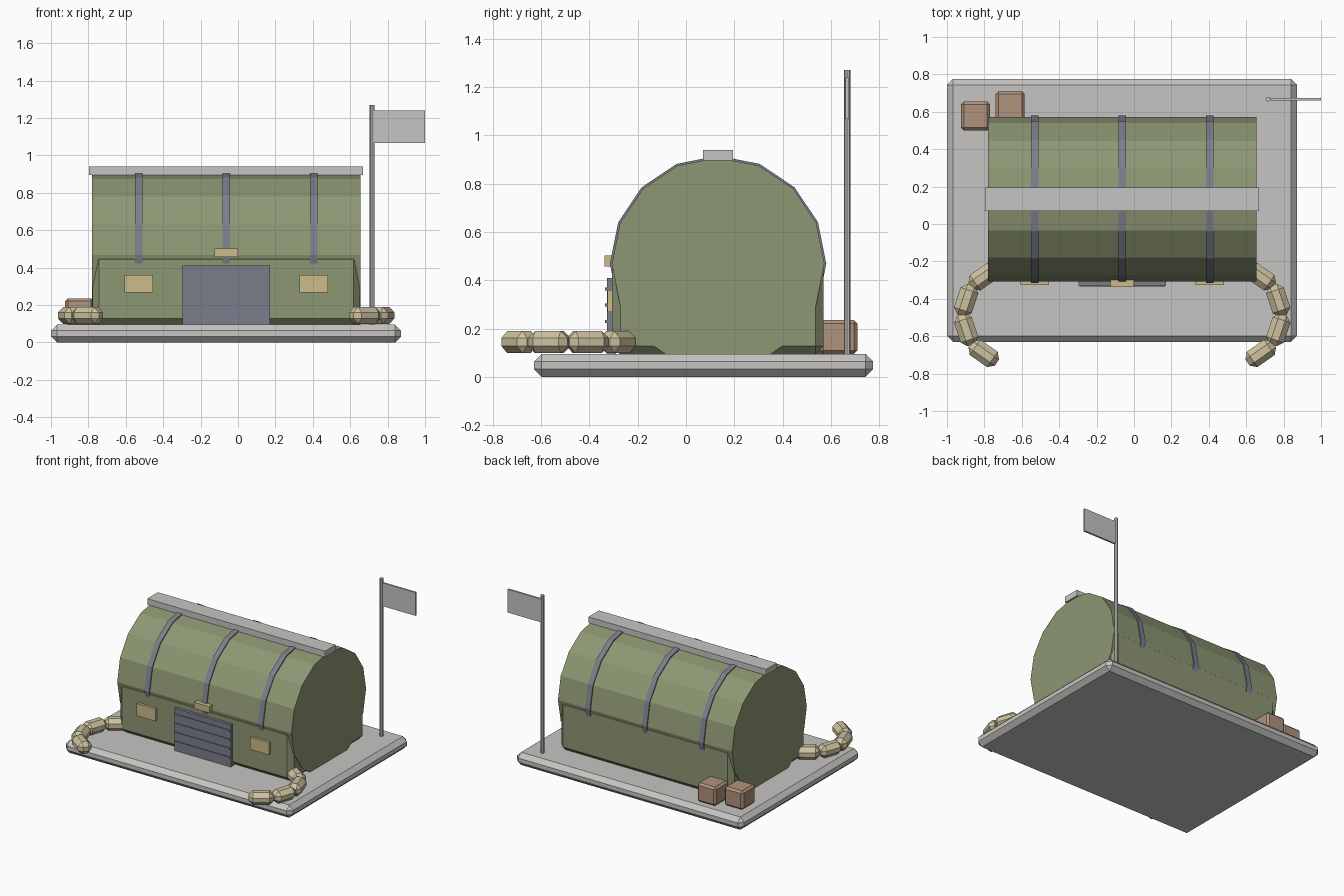
import bpy, bmesh, math
from mathutils import Matrix, Vector

if "Cube" in bpy.data.objects:
    bpy.data.objects.remove(bpy.data.objects["Cube"])


def material(name, rgb):
    def lin(c):
        c /= 255
        return c / 12.92 if c <= 0.04045 else ((c + 0.055) / 1.055) ** 2.4
    m = bpy.data.materials.new(name)
    m.diffuse_color = (*[lin(c) for c in rgb], 1)
    m.use_nodes = True
    m.node_tree.nodes["Principled BSDF"].inputs["Base Color"].default_value = m.diffuse_color
    return m


GREEN = material("olive_green", (141, 151, 115))
GREY = material("concrete_grey", (198, 197, 194))
SLATE = material("slate_metal", (123, 127, 140))
SAND = material("sandbag_beige", (205, 194, 160))
GOLD = material("window_yellow", (204, 188, 138))
WOOD = material("crate_brown", (176, 147, 125))


def finish(name, bm, mat):
    bmesh.ops.recalc_face_normals(bm, faces=bm.faces)
    me = bpy.data.meshes.new(name)
    bm.to_mesh(me)
    bm.free()
    me.materials.append(mat)
    ob = bpy.data.objects.new(name, me)
    bpy.context.collection.objects.link(ob)
    return ob


def box(name, x, y, z, mat, bevel=0.0, turn=0.0):
    """Box from (min, max) ranges, optionally chamfered and turned about z."""
    size = [r[1] - r[0] for r in (x, y, z)]
    mid = Vector([(r[0] + r[1]) / 2 for r in (x, y, z)])
    bm = bmesh.new()
    bmesh.ops.create_cube(bm, size=1)
    bmesh.ops.scale(bm, vec=size, verts=bm.verts)
    if bevel:
        bmesh.ops.bevel(bm, geom=bm.edges[:], offset=bevel, segments=1,
                        profile=0.5, affect='EDGES')
    bmesh.ops.transform(bm, matrix=Matrix.Translation(mid) @ Matrix.Rotation(turn, 4, 'Z'),
                        verts=bm.verts)
    return finish(name, bm, mat)


def cylinder(name, centre, radius, length, sides, mat, axis='Z'):
    bm = bmesh.new()
    bmesh.ops.create_cone(bm, cap_ends=True, segments=sides, radius1=radius,
                          radius2=radius, depth=length)
    rot = Matrix.Rotation(math.pi / 2, 4, 'Y') if axis == 'X' else Matrix()
    bmesh.ops.transform(bm, matrix=Matrix.Translation(centre) @ rot, verts=bm.verts)
    return finish(name, bm, mat)


MID = -0.063          # middle of the hut in x
CY, CZ = 0.133, 0.468  # axis of the round roof

# Ground slab
box("base_slab", (-1.0, 0.872), (-0.63, 0.775), (0, 0.095), GREY, 0.032)

# Round hut body, straight lower walls, roof ridge
cylinder("hut_barrel", (MID, CY, CZ), 0.44, 1.436, 16, GREEN, 'X')
box("lower_walls", (-0.777, 0.651), (-0.306, 0.57), (0.093, 0.478), GREEN, 0.034)
box("roof_ridge", (-0.797, 0.668), (0.07, 0.195), (0.895, 0.94), GREY)

# Roof ribs
for i in (-1, 0, 1):
    cylinder(f"roof_rib_{i + 2}", (MID + i * 0.468, CY, CZ), 0.448, 0.04, 16, SLATE, 'X')

# Shutter door with slats
box("door", (MID - 0.233, MID + 0.233), (-0.328, -0.29), (0.093, 0.41), SLATE)
for i in range(4):
    z = 0.163 + i * 0.067
    box(f"door_slat_{i + 1}", (MID - 0.228, MID + 0.228), (-0.335, -0.325),
        (z - 0.006, z + 0.006), SLATE)

# Windows and door lamp
for side, s in (("left", -1), ("right", 1)):
    c = MID + s * 0.468
    box(f"window_{side}", (c - 0.077, c + 0.077), (-0.325, -0.29), (0.268, 0.36), GOLD)
box("door_lamp", (MID - 0.063, MID + 0.063), (-0.337, -0.29), (0.456, 0.503), GOLD)

# Curved sandbag walls on both sides
for side, s in (("left", -1), ("right", 1)):
    for i in range(4):
        a = math.radians(-55 + i * 36.7)
        x = MID + s * (0.597 + 0.25 * math.cos(a))
        y = -0.487 + 0.25 * math.sin(a)
        box(f"sandbag_{side}_{i + 1}", (x - 0.05, x + 0.05), (y - 0.086, y + 0.086),
            (0.098, 0.19), SAND, 0.03, s * a)

# Crates behind the hut
box("crate_left", (-0.925, -0.77), (0.5, 0.655), (0.095, 0.235), WOOD, 0.015)
box("crate_right", (-0.74, -0.585), (0.555, 0.71), (0.095, 0.235), WOOD, 0.015)

# Flag pole and flag
cylinder("flag_pole", (0.717, 0.667, 0.6825), 0.0135, 1.175, 8, GREY)
box("flag", (0.722, 1.0), (0.66, 0.674), (1.067, 1.24), GREY)
